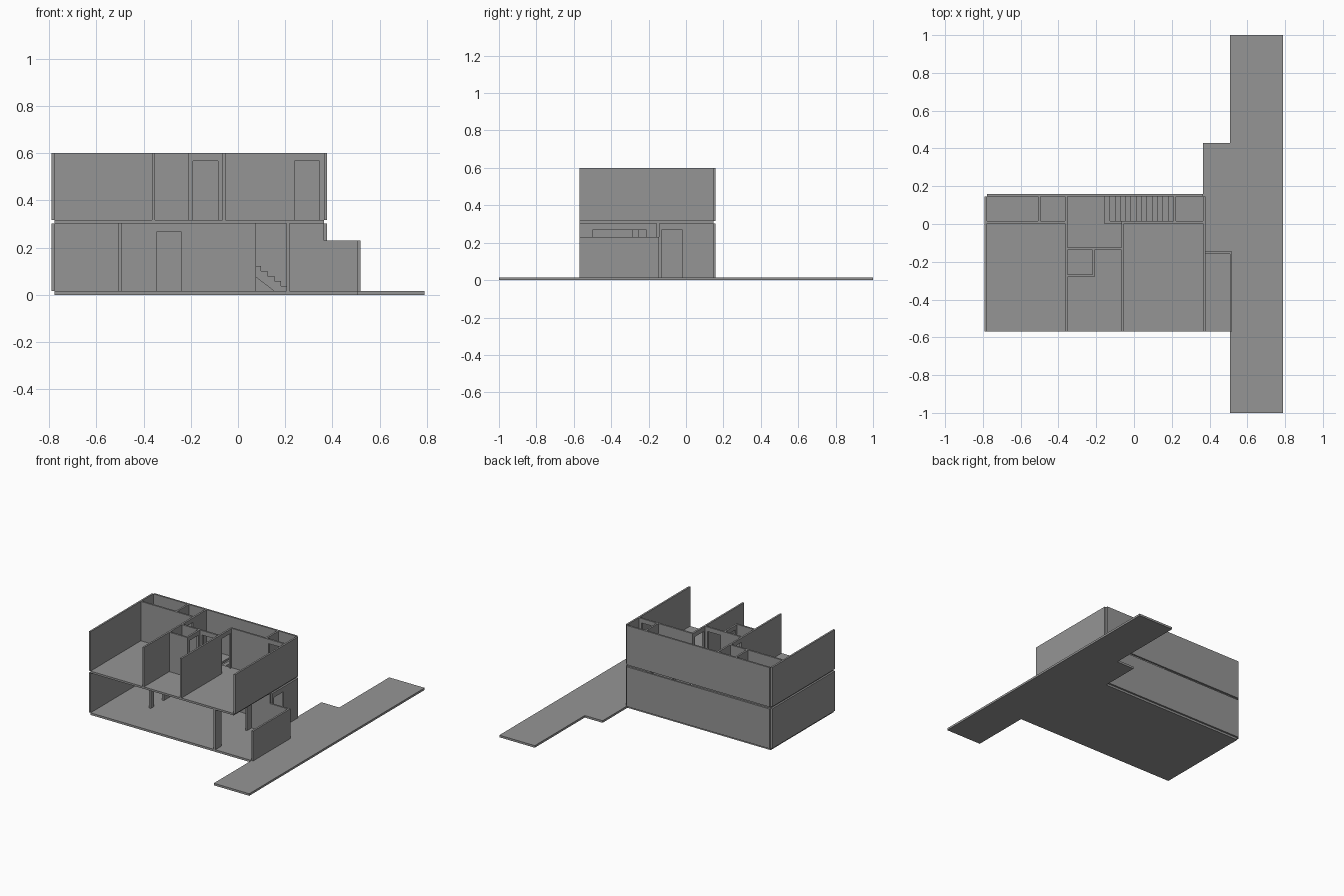
import bpy
import bmesh

cube = bpy.data.objects.get("Cube")
if cube:
    bpy.data.objects.remove(cube, do_unlink=True)

GREY = (0.3, 0.3, 0.3, 1)
mat = bpy.data.materials.new("plain grey")
mat.use_nodes = True
mat.diffuse_color = GREY
mat.node_tree.nodes["Principled BSDF"].inputs["Base Color"].default_value = GREY

T = 0.013                        # wall thickness
GROUND, CEILING = 0.015, 0.302   # lower storey
FLOOR, TOP = 0.316, 0.6          # upper storey
LEFT, RIGHT = -0.778, 0.365      # inner faces of the side walls
FRONT, BACK = -0.57, 0.146


def prism(name, outline, axis, lo, hi):
    """Extrude a 2D outline along z or y."""
    bm = bmesh.new()
    place = (lambda p, d: (p[0], p[1], d)) if axis == "z" else (lambda p, d: (p[0], d, p[1]))
    face = bm.faces.new([bm.verts.new(place(p, lo)) for p in outline])
    out = bmesh.ops.extrude_face_region(bm, geom=[face])
    shift = (0, 0, hi - lo) if axis == "z" else (0, hi - lo, 0)
    bmesh.ops.translate(bm, verts=[v for v in out["geom"] if isinstance(v, bmesh.types.BMVert)], vec=shift)
    bmesh.ops.recalc_face_normals(bm, faces=bm.faces)
    mesh = bpy.data.meshes.new(name)
    bm.to_mesh(mesh)
    bm.free()
    mesh.materials.append(mat)
    obj = bpy.data.objects.new(name, mesh)
    bpy.context.collection.objects.link(obj)
    return obj


def wall(name, along, at, start, end, z, door=None):
    """Wall along x or y whose low side is at `at`; door is (start, end, head)."""
    lo, hi = z
    outline = [(start, lo), (start, hi), (end, hi), (end, lo)]
    if door:
        a, b, head = door
        outline += [(b, lo), (b, head), (a, head), (a, lo)]
    obj = prism(name, outline, "y", at, at + T)
    if along == "y":
        # swap x and y, then restore the face winding
        for v in obj.data.vertices:
            v.co.x, v.co.y = v.co.y, v.co.x
        obj.data.flip_normals()
    return obj


# Ground slab with the road strip
prism("ground", [(LEFT, FRONT), (0.507, FRONT), (0.507, -1), (0.79, -1), (0.79, 1), (0.507, 1),
                 (0.507, 0.43), (RIGHT, 0.43), (RIGHT, BACK), (LEFT, BACK)], "z", 0, GROUND)

# Upper floor with the stairwell cut out as a notch at the back
prism("upper_floor", [(LEFT, FRONT), (RIGHT, FRONT), (RIGHT, BACK), (0.21, BACK), (0.21, 0.003),
                      (-0.155, 0.003), (-0.155, BACK), (LEFT, BACK)], "z", CEILING, FLOOR)

# Outer walls of both storeys
lower, upper = (GROUND, CEILING), (FLOOR, TOP)
for storey, z in (("lower", lower), ("upper", upper)):
    wall(storey + "_left_wall", "y", LEFT - T, FRONT, BACK, z)
    wall(storey + "_back_wall", "x", BACK, LEFT, RIGHT, z)
wall("lower_right_wall", "y", RIGHT, -0.145, BACK, lower, (-0.13, -0.02, 0.267))
wall("upper_right_wall", "y", RIGHT, FRONT, BACK, upper)

# Low walls of the side bay
LOW = (GROUND, 0.23)
wall("bay_side_wall", "y", 0.507, FRONT, -0.145, LOW)
wall("bay_back_wall", "x", -0.158, RIGHT, 0.507, LOW)

# Lower rooms
HEAD = 0.267
wall("bay_hall_wall", "x", -0.158, 0.218, RIGHT, lower)
wall("wide_opening_wall", "y", 0.205, FRONT, -0.145, lower, (-0.5, -0.21, HEAD))
wall("lower_room_wall", "y", -0.507, -0.289, BACK, lower, (-0.25, -0.14, HEAD))
wall("lower_hall_wall", "x", 0.003, -0.494, 0.077, lower, (-0.345, -0.24, HEAD))

# Upper rooms
HEAD = 0.568
wall("left_bedroom_wall", "y", -0.365, FRONT, BACK, upper, (-0.11, -0.01, HEAD))
wall("right_bedroom_wall", "y", -0.065, FRONT, 0.016, upper, (-0.11, -0.01, HEAD))
wall("landing_wall", "x", -0.137, -0.352, -0.065, upper, (-0.19, -0.085, HEAD))
wall("left_rear_wall", "x", 0.003, LEFT, -0.365, upper)
wall("right_rear_wall", "x", 0.003, -0.052, RIGHT, upper, (0.24, 0.345, HEAD))
wall("rear_left_divider", "y", -0.507, 0.016, BACK, upper)
wall("rear_right_divider", "y", 0.21, 0.016, BACK, upper)
wall("closet_front_wall", "x", -0.281, -0.352, -0.208, upper)
wall("closet_side_wall", "y", -0.221, -0.268, -0.137, upper, (-0.25, -0.155, HEAD))

# Staircase climbing toward -x
STEPS, FOOT, RUN = 13, 0.21, 0.0281
RISE = (FLOOR - GROUND) / (STEPS + 1)
profile = [(FOOT, GROUND)]
for i in range(STEPS):
    z = GROUND + (i + 1) * RISE
    profile += [(FOOT - i * RUN, z), (FOOT - (i + 1) * RUN, z)]
profile.append((FOOT - STEPS * RUN, z - 2 * RISE))
profile.append((FOOT - 2 * RUN, GROUND))
prism("stairs", profile, "y", 0.016, BACK)
